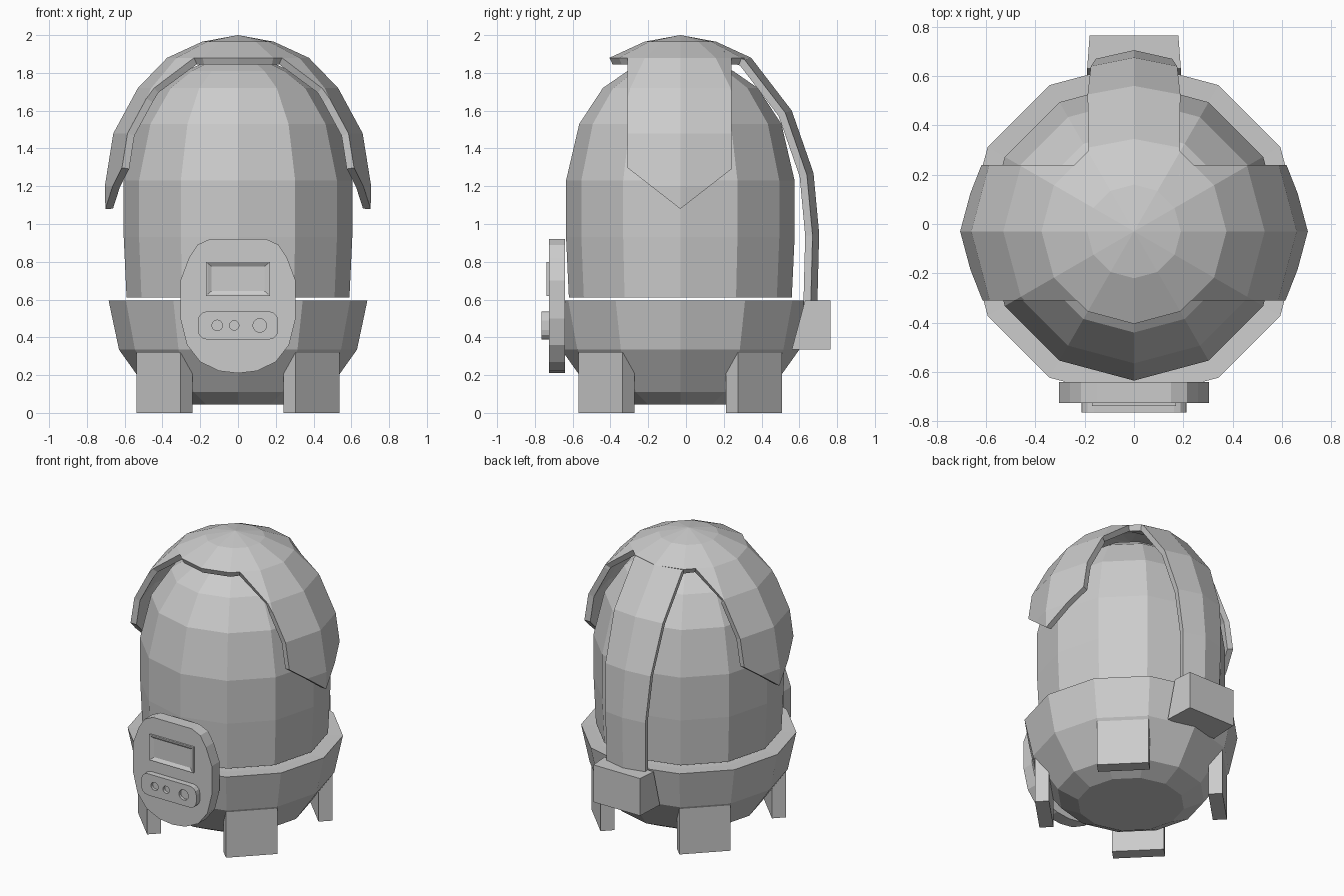
import bpy, bmesh
from math import sin, cos, pi, radians
from mathutils import Vector, Matrix

old = bpy.data.objects.get("Cube")
if old:
    bpy.data.objects.remove(old)

CY = -0.03  # axis of the round body

grey = bpy.data.materials.new("light_grey")
grey.use_nodes = True
grey.diffuse_color = (0.6, 0.6, 0.6, 1)
for n in grey.node_tree.nodes:
    if n.type == 'BSDF_PRINCIPLED':
        n.inputs["Base Color"].default_value = (0.6, 0.6, 0.6, 1)


def finish(name, bm, closed=True):
    bmesh.ops.remove_doubles(bm, verts=bm.verts, dist=0.0005)
    bmesh.ops.recalc_face_normals(bm, faces=bm.faces)
    if not closed:
        # open sheets must face away from the body centre
        mid = Vector((0, CY, 1))
        side = sum(f.normal.dot(f.calc_center_median() - mid) for f in bm.faces)
        if side < 0:
            bmesh.ops.reverse_faces(bm, faces=bm.faces)
    me = bpy.data.meshes.new(name)
    bm.to_mesh(me)
    bm.free()
    me.materials.append(grey)
    ob = bpy.data.objects.new(name, me)
    bpy.context.collection.objects.link(ob)
    return ob


def loft(bm, rings, loop=True, caps=True):
    rows = [[bm.verts.new(p) for p in r] for r in rings]
    n = len(rows[0])
    for a, b in zip(rows, rows[1:]):
        for i in range(n if loop else n - 1):
            j = (i + 1) % n
            bm.faces.new((a[i], a[j], b[j], b[i]))
    if caps:
        bm.faces.new(rows[0])
        bm.faces.new(rows[-1])


def turned(profile, sides=12):
    """Rings around the body axis from (radius, height) pairs."""
    return [[(r * sin(2 * pi * i / sides), CY - r * cos(2 * pi * i / sides), z)
             for i in range(sides)] for r, z in profile]


def slab(name, outline, y_back, y_front):
    bm = bmesh.new()
    loft(bm, [[(x, y, z) for x, z in outline] for y in (y_back, y_front)])
    return finish(name, bm)


def thicken(ob, amount):
    m = ob.modifiers.new("thickness", 'SOLIDIFY')
    m.thickness = amount
    m.offset = -1


# Round body with domed top
bm = bmesh.new()
loft(bm, turned([(0.59, 0.61), (0.605, 0.93), (0.605, 1.23), (0.535, 1.53),
                 (0.41, 1.72), (0.28, 1.81), (0.1, 1.89)]))
finish("body", bm)

# Base bowl with wide rim
bm = bmesh.new()
loft(bm, turned([(0.34, 0.045), (0.47, 0.11), (0.63, 0.335), (0.685, 0.595), (0.6, 0.592)]))
finish("base_bowl", bm)

# Four diagonal feet
for sx, sy, label in ((1, -1, "front_left"), (-1, -1, "front_right"),
                      (1, 1, "back_left"), (-1, 1, "back_right")):
    bm = bmesh.new()
    bmesh.ops.create_cube(bm, size=1)
    turn = Matrix.Rotation(radians(-45 * sx * sy), 4, 'Z')
    place = Matrix.Translation((0.39 * sx, CY + 0.39 * sy, 0.17))
    bm.transform(place @ turn @ Matrix.Diagonal((0.33, 0.09, 0.34, 1)))
    finish(label + "_foot", bm)

# Hood: a dome trimmed to a cap with two pointed side flaps
bm = bmesh.new()
loft(bm, turned([(0.001, 2.0), (0.19, 1.965), (0.375, 1.88), (0.53, 1.72),
                 (0.66, 1.48), (0.705, 1.2), (0.7, 1.0)]), caps=False)
FRONT, BACK, TIP, CORNER = -0.31, 0.24, 1.08, 1.29
slope = (CORNER - TIP) / (BACK - CY)
cuts = [((0, FRONT, 0), (0, 1, 0)), ((0, BACK, 0), (0, 1, 0)),
        ((0, CY, TIP), (0, slope, -1)), ((0, CY, TIP), (0, slope, 1))]
for co, no in cuts:
    bmesh.ops.bisect_plane(bm, geom=bm.verts[:] + bm.edges[:] + bm.faces[:],
                           plane_co=co, plane_no=no)
waste = []
for f in bm.faces:
    c = f.calc_center_median()
    flap = FRONT < c.y < BACK and c.z > TIP + slope * abs(c.y - CY)
    if not (flap or c.z > 1.885):
        waste.append(f)
bmesh.ops.delete(bm, geom=waste, context='FACES')
thicken(finish("hood", bm, closed=False), 0.04)

# Strap running from the hood down the back
bm = bmesh.new()
path = [(0.23, 1.925, 0.185), (0.345, 1.88, 0.185), (0.56, 1.6, 0.188),
        (0.675, 1.27, 0.175), (0.705, 0.95, 0.155), (0.695, 0.56, 0.15)]
loft(bm, [[(-w, y - 0.035, z - 0.01), (0, y, z), (w, y - 0.035, z - 0.01)]
          for y, z, w in path], loop=False, caps=False)
thicken(finish("back_strap", bm, closed=False), 0.04)

# Block at the foot of the strap
bm = bmesh.new()
loft(bm, [[(-0.19, y0, z), (0.19, y0, z), (0.18, 0.765, z), (-0.18, 0.765, z)]
          for y0, z in ((0.56, 0.335), (0.63, 0.595))])
finish("back_block", bm)

# Front panel with a rounded lower edge
half = [(0.1, 0.222), (0.2, 0.27), (0.27, 0.36), (0.305, 0.5), (0.305, 0.7),
        (0.26, 0.82), (0.215, 0.89), (0.15, 0.92)]
outline = [(0, 0.21)] + half + [(-x, z) for x, z in reversed(half)]
slab("front_panel", outline, -0.64, -0.725)

# Raised window frame with a sunken pane
bm = bmesh.new()
loft(bm, [[(sx * w, y, 0.71 + sz * h) for sx, sz in ((-1, -1), (1, -1), (1, 1), (-1, 1))]
          for w, h, y in ((0.17, 0.09, -0.72), (0.17, 0.09, -0.738),
                          (0.162, 0.083, -0.738), (0.14, 0.065, -0.726))])
finish("window_frame", bm)

# Control plate: rounded bar with three round sockets
bar = []
for k, (sx, sz) in enumerate(((1, 1), (-1, 1), (-1, -1), (1, -1))):
    for step in range(4):
        a = pi / 2 * (k + step / 3)
        bar.append((sx * 0.163 + 0.05 * cos(a), 0.463 + sz * 0.025 + 0.05 * sin(a)))
plate = slab("control_plate", bar, -0.715, -0.765)
for x, r in ((-0.11, 0.028), (-0.02, 0.025), (0.115, 0.036)):
    circle = [(x + r * cos(pi * i / 8), 0.463 + r * sin(pi * i / 8)) for i in range(16)]
    cutter = slab("socket_cutter", circle, -0.745, -0.8)
    cutter.hide_render = True
    m = plate.modifiers.new("socket", 'BOOLEAN')
    m.operation = 'DIFFERENCE'
    m.object = cutter
    bpy.context.view_layer.objects.active = plate
    bpy.ops.object.modifier_apply(modifier=m.name)
    bpy.data.objects.remove(cutter)
